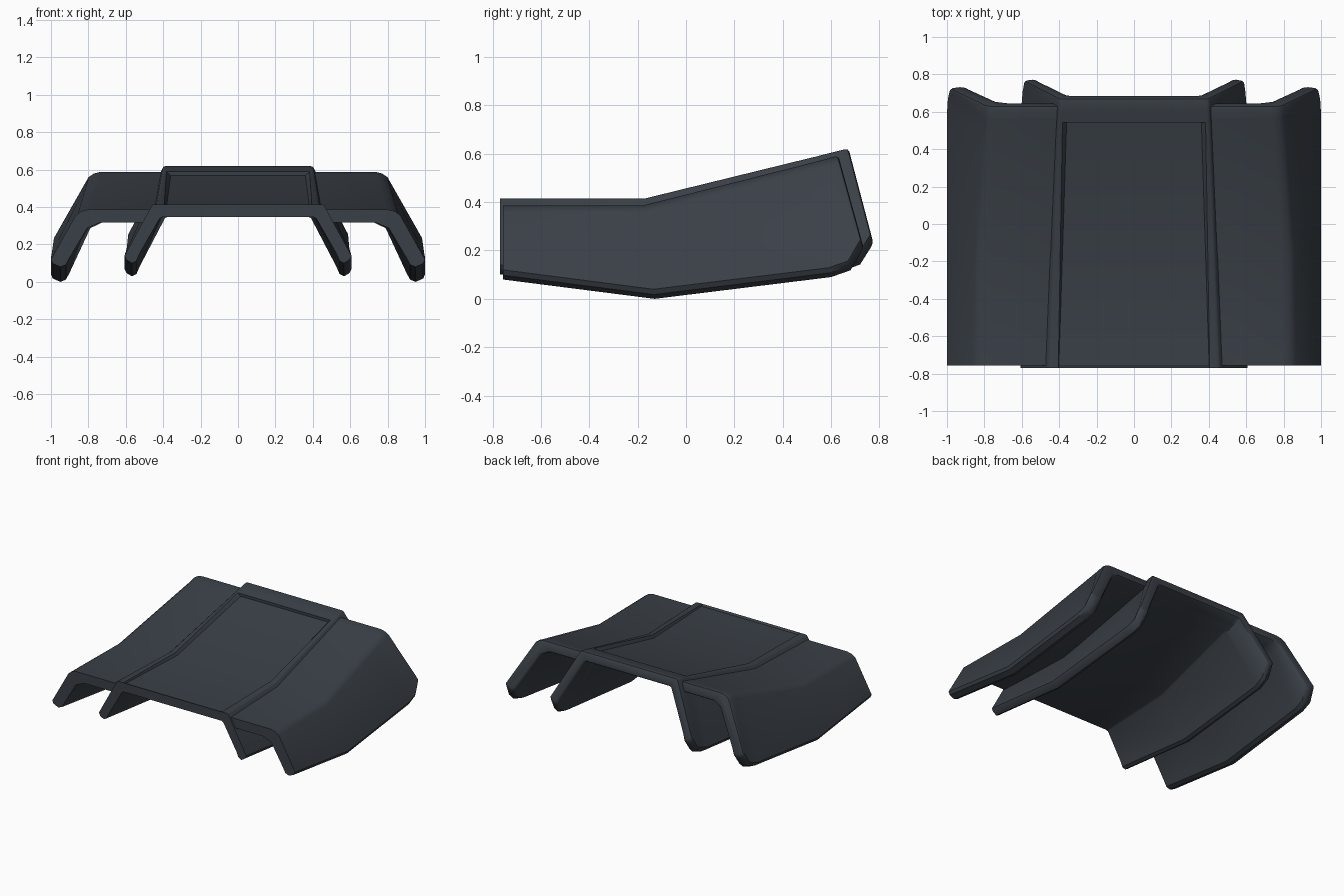
import bpy, bmesh, math

if "Cube" in bpy.data.objects:
    bpy.data.objects.remove(bpy.data.objects["Cube"])

mat = bpy.data.materials.new("dark slate")
mat.diffuse_color = (0.042, 0.051, 0.063, 1)
mat.use_nodes = True
mat.node_tree.nodes["Principled BSDF"].inputs["Base Color"].default_value = mat.diffuse_color


def leg_profile(a, b, length, thick, width, chamfer):
    """(x, drop) points from the top shoulder, round the leg tip, to the underside."""
    def side(d):
        return a + (b - a) * d / (length - 0.04)
    c = chamfer
    return [(a - c, 0), (a - 0.25 * c, 0.18 * c), (side(0.6 * c), 0.6 * c),
            (b, length - 0.04), (b - 0.01, length - 0.018),
            (b - width / 2, length), (b - width * 0.8, length - 0.012),
            (b - width, length - 0.05),
            (side(thick + c * 0.6) - width, thick + c * 0.6),
            (side(thick) - width - c, thick)]


def place(points, top, bottom):
    """Put (x, drop) points on the slanted line from top (y, z) to bottom (y, z)."""
    dy, dz = bottom[0] - top[0], bottom[1] - top[1]
    n = math.hypot(dy, dz)
    return [(x, top[0] + dy * d / n, top[1] + dz * d / n) for x, d in points]


def loft(name, rings, mirror):
    bm = bmesh.new()
    vs = [[bm.verts.new(p) for p in ring] for ring in rings]
    n = len(vs[0])
    for r0, r1 in zip(vs, vs[1:]):
        for i in range(n):
            j = (i + 1) % n
            bm.faces.new((r0[i], r0[j], r1[j], r1[i]))
    bm.faces.new(vs[0])
    cap = bm.faces.new(vs[-1])
    bmesh.ops.recalc_face_normals(bm, faces=bm.faces)
    # rounded rear rim
    bmesh.ops.bevel(bm, geom=list(cap.edges), offset=0.014, segments=2,
                    profile=0.5, affect='EDGES', clamp_overlap=False)
    me = bpy.data.meshes.new(name)
    bm.to_mesh(me)
    bm.free()
    ob = bpy.data.objects.new(name, me)
    bpy.context.collection.objects.link(ob)
    me.materials.append(mat)
    if mirror:
        ob.modifiers.new("mirror", 'MIRROR')
    bpy.ops.object.select_all(action='DESELECT')
    ob.select_set(True)
    bpy.context.view_layer.objects.active = ob
    bpy.ops.object.shade_smooth_by_angle(angle=math.radians(40))


def centre_edge(y):
    return 0.457 - 0.04 * (y + 0.77)


# side wings: top (y, z), bottom (y, z), shoulder x, leg tip x
wing = [((-0.757, 0.387), (-0.757, 0.08), 0.85, 1.0),
        ((-0.175, 0.387), (-0.13, 0.0), 0.845, 1.0),
        ((0.475, 0.551), (0.60, 0.09), 0.795, 1.0),
        ((0.56, 0.573), (0.68, 0.118), 0.787, 0.995),
        ((0.63, 0.592), (0.735, 0.21), 0.782, 0.98)]
rings = []
for top, bot, a, b in wing:
    xi = centre_edge(top[0])
    pts = leg_profile(a, b, math.dist(top, bot), 0.07, 0.10, 0.05)
    rings.append(place([(xi, 0)] + pts + [(xi + 0.015, 0.07)], top, bot))
loft("side_wing", rings, True)

# centre channel with sunken top panel: top, bottom, leg tip x, panel depth, wall run
centre = [((-0.77, 0.415), (-0.77, 0.10), 0.607, 0.0, 0.003),
          ((-0.758, 0.415), (-0.758, 0.10), 0.607, 0.012, 0.003),
          ((-0.17, 0.415), (-0.13, 0.03), 0.607, 0.02, 0.012),
          ((0.515, 0.583), (0.63, 0.11), 0.605, 0.021, 0.022),
          ((0.541, 0.589), (0.66, 0.12), 0.60, 0.021, 0.023),
          ((0.544, 0.590), (0.663, 0.121), 0.60, 0.0, 0.023),
          ((0.60, 0.604), (0.72, 0.142), 0.595, 0.0, 0.023),
          ((0.672, 0.622), (0.775, 0.23), 0.585, 0.0, 0.023)]
rings = []
for top, bot, b, depth, run in centre:
    a = centre_edge(top[0])
    xr = a - 0.022 - 0.023 * max(0, 0.54 - top[0])
    half = [(xr - run, depth), (xr, 0)]
    half += leg_profile(a, b, math.dist(top, bot), 0.067, 0.08, 0.012)
    pts = half + [(-x, d) for x, d in reversed(half)]
    rings.append(place(pts, top, bot))
loft("centre_channel", rings, False)
